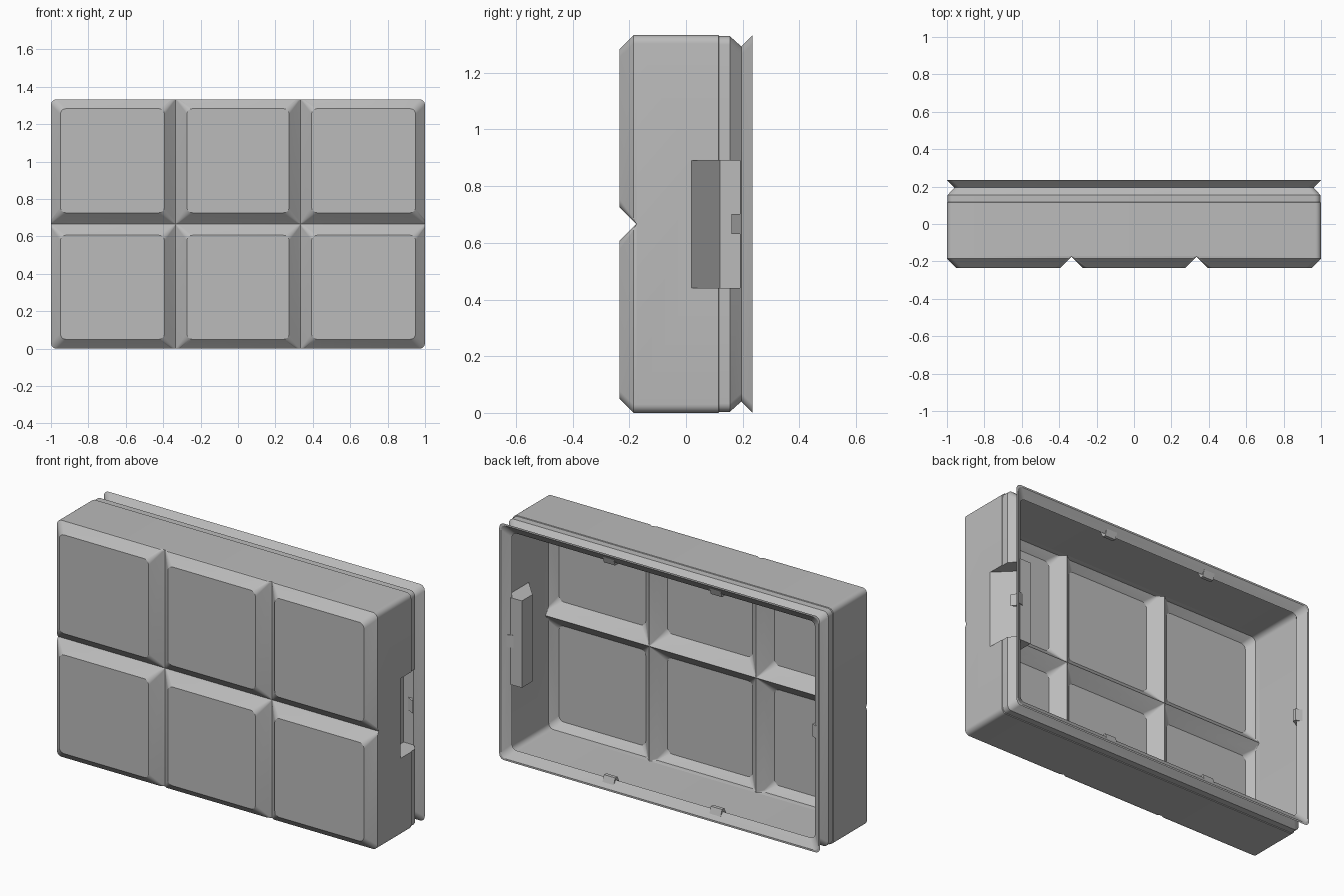
import bpy, bmesh, math

if "Cube" in bpy.data.objects:
    bpy.data.objects.remove(bpy.data.objects["Cube"], do_unlink=True)

H = 1.333            # overall height
WALL = 0.02          # shell thickness
COLS, ROWS = 3, 2

grey = bpy.data.materials.new("light grey plastic")
grey.use_nodes = True
grey.diffuse_color = (0.5, 0.5, 0.5, 1)
grey.node_tree.nodes["Principled BSDF"].inputs["Base Color"].default_value = (0.5, 0.5, 0.5, 1)


def ring(bm, y, x0, x1, z0, z1, radii, n=6):
    """Rounded rectangle at depth y; radii run from lower left, counter-clockwise."""
    corners = [(x0, z0, 1, 1), (x1, z0, -1, 1), (x1, z1, -1, -1), (x0, z1, 1, -1)]
    verts = []
    for k, ((x, z, sx, sz), r) in enumerate(zip(corners, radii)):
        for i in range(n + 1):
            a = math.pi + (k + i / n) * math.pi / 2
            verts.append(bm.verts.new((x + sx * r + r * math.cos(a), y, z + sz * r + r * math.sin(a))))
    return verts


def bridge(bm, a, b):
    n = len(a)
    for i in range(n):
        j = (i + 1) % n
        bm.faces.new((a[i], a[j], b[j], b[i]))


def finish(bm, name):
    mesh = bpy.data.meshes.new(name)
    bm.to_mesh(mesh)
    bm.free()
    mesh.materials.append(grey)
    obj = bpy.data.objects.new(name, mesh)
    bpy.context.collection.objects.link(obj)
    return obj


def smooth(obj):
    bpy.ops.object.select_all(action='DESELECT')
    obj.select_set(True)
    bpy.context.view_layer.objects.active = obj
    bpy.ops.object.shade_smooth_by_angle(angle=math.radians(25))


def prism(name, profile, place, lo, hi):
    """Extrude a closed profile; place(p, q, w) maps profile and width to space."""
    bm = bmesh.new()
    ends = [[bm.verts.new(place(p, q, w)) for p, q in profile] for w in (lo, hi)]
    bridge(bm, *ends)
    for e in ends:
        bm.faces.new(e)
    bmesh.ops.recalc_face_normals(bm, faces=bm.faces)
    return finish(bm, name)


def boolean(obj, other, operation):
    mod = obj.modifiers.new(operation.lower(), 'BOOLEAN')
    mod.operation, mod.object, mod.solver = operation, other, 'EXACT'
    bpy.context.view_layer.objects.active = obj
    bpy.ops.object.modifier_apply(modifier=mod.name)
    bpy.data.objects.remove(other, do_unlink=True)


def front_cells(name, steps, inward):
    """Raised panels; each step is (y, inset at outer edges, inset at grooves)."""
    bm = bmesh.new()
    w, h = 2 / COLS, H / ROWS
    for c in range(COLS):
        for r in range(ROWS):
            left, right, low, high = c == 0, c == COLS - 1, r == 0, r == ROWS - 1
            outer = [left and low, right and low, right and high, left and high]
            rings = []
            for k, (y, o, g) in enumerate(steps):
                inner_r = (0.03, 0.012, 0.001)[k]
                rings.append(ring(bm, y,
                                  -1 + c * w + (o if left else g), -1 + (c + 1) * w - (o if right else g),
                                  r * h + (o if low else g), (r + 1) * h - (o if high else g),
                                  [0.03 if e else inner_r for e in outer]))
            bm.faces.new(rings[0])
            for a, b in zip(rings, rings[1:]):
                bridge(bm, a, b)
    bmesh.ops.recalc_face_normals(bm, faces=bm.faces)
    bm.faces.ensure_lookup_table()
    caps = [f for f in bm.faces if len(f.verts) > 4]
    if (caps[0].normal.y > 0) != inward:
        bmesh.ops.reverse_faces(bm, faces=bm.faces[:])
    smooth(finish(bm, name))


# Front panels outside, and the matching shell surface inside
front_cells("front_panels", [(-0.235, 0.05, 0.06), (-0.185, 0, 0.01), (-0.175, 0, 0)], False)
front_cells("inner_panels", [(-0.215, 0.058, 0.068), (-0.177, WALL, 0.03), (-0.147, WALL, 0)], True)

# Side walls with a pinched, flared lip at the open back: (y, inset)
wall_profile = [(-0.175, 0), (0.115, 0), (0.117, 0.004), (0.155, 0.004), (0.195, 0.04), (0.235, 0),
                (0.235, 0.01), (0.2, 0.055), (0.155, WALL), (-0.147, WALL)]
bm = bmesh.new()
rings = [ring(bm, y, -1 + d, 1 - d, d, H - d, [0.03] * 4) for y, d in wall_profile]
for a, b in zip(rings, rings[1:] + rings[:1]):
    bridge(bm, a, b)
bmesh.ops.recalc_face_normals(bm, faces=bm.faces)
walls = finish(bm, "side_walls")

# Finger notch on the left wall, with its bulge inside
side = lambda p, q, w: (p, q, w)
bulge = prism("notch_bulge", [(0.985, -0.005), (0.88, 0.11), (0.88, 0.205), (0.955, 0.205),
                              (0.97, 0.17), (0.985, 0.15)], side, 0.42, 0.91)
boolean(walls, bulge, 'UNION')
cutter = prism("notch_cutter", [(1.02, 0), (0.9, 0.12), (0.9, 0.19), (0.962, 0.19),
                                (1.02, 0.248)], side, 0.44, 0.89)
boolean(walls, cutter, 'DIFFERENCE')
smooth(walls)

# Small clips inside the lip: (y, inset)
clip = [(0.225, 0.012), (0.205, 0.068), (0.185, 0.068), (0.16, 0.02), (0.195, 0.045)]
for x in (-1 / 3, 1 / 3):
    prism("bottom_clip", clip, lambda y, d, w: (x + w, y, d), -0.035, 0.035)
    prism("top_clip", clip, lambda y, d, w: (x + w, y, H - d), -0.035, 0.035)
for s, name in ((1, "left_clip"), (-1, "right_clip")):
    prism(name, clip, lambda y, d, w: (s * (1 - d), y, H / 2 + w), -0.035, 0.035)
